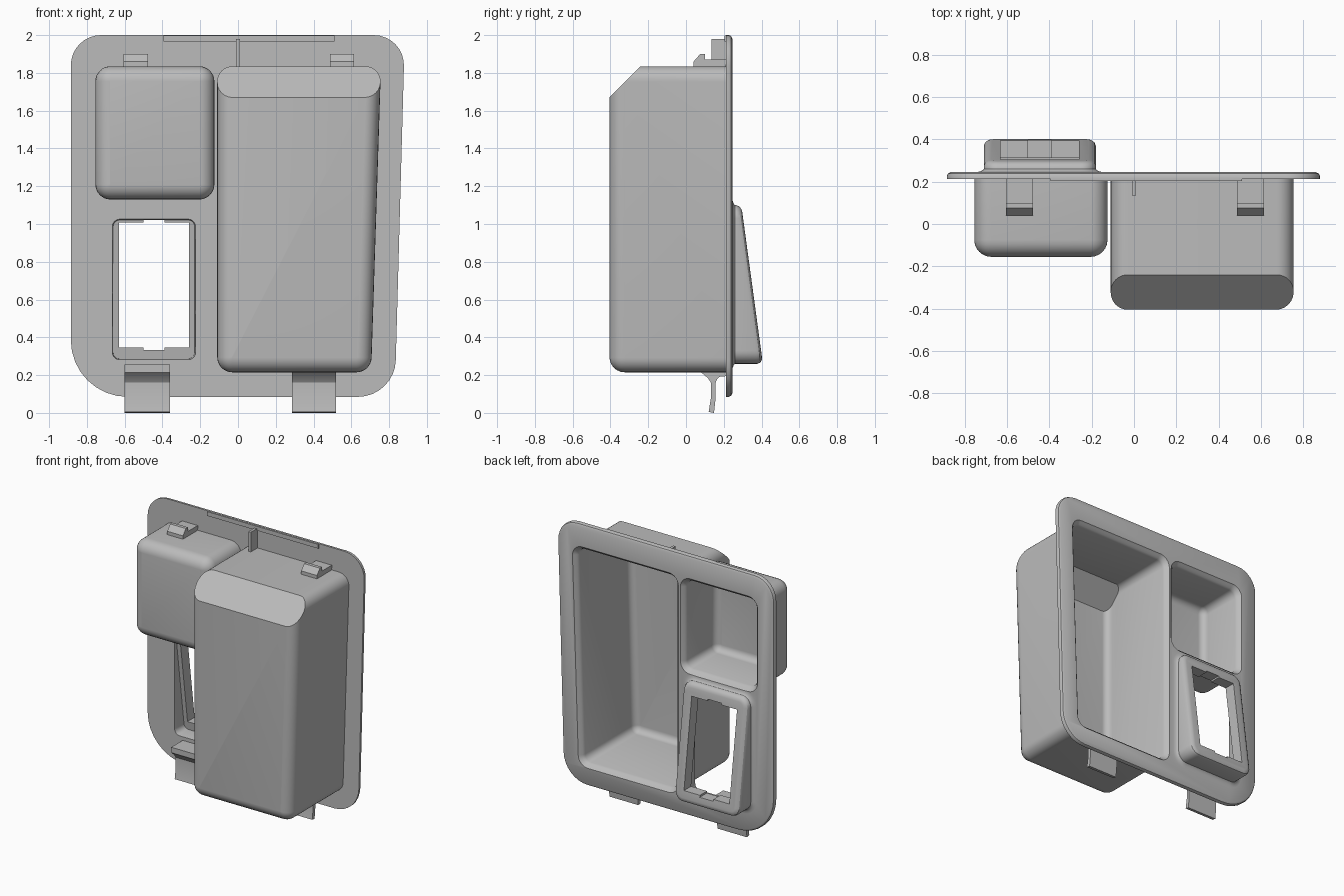
import bpy, bmesh
from math import pi, cos, sin, atan2, tan
from mathutils import Vector

if "Cube" in bpy.data.objects:
    bpy.data.objects.remove(bpy.data.objects["Cube"], do_unlink=True)

grey = bpy.data.materials.new("moulded_grey")
grey.use_nodes = True
grey.diffuse_color = (0.5, 0.5, 0.5, 1)
grey.node_tree.nodes["Principled BSDF"].inputs["Base Color"].default_value = (0.5, 0.5, 0.5, 1)


def outline(corners, inset, steps=8):
    """Rounded polygon in x/z from (x, z, radius) corners, anticlockwise."""
    pts = []
    for i, (x, z, r) in enumerate(corners):
        p = Vector((x, z))
        a = (p - Vector(corners[i - 1][:2])).normalized()
        b = (Vector(corners[(i + 1) % len(corners)][:2]) - p).normalized()
        turn = a.angle(b)
        centre = p - a * r * tan(turn / 2) + Vector((-a.y, a.x)) * r
        start = atan2(-a.x, a.y)
        rad = max(r - inset, 0.003)
        for k in range(steps + 1):
            t = start + turn * k / steps
            pts.append((centre.x + rad * cos(t), centre.y + rad * sin(t)))
    return pts


def finish(name, bm):
    bmesh.ops.recalc_face_normals(bm, faces=bm.faces)
    mesh = bpy.data.meshes.new(name)
    bm.to_mesh(mesh)
    bm.free()
    mesh.materials.append(grey)
    ob = bpy.data.objects.new(name, mesh)
    bpy.context.collection.objects.link(ob)
    return ob


def loft(name, corners, rings, cut=None):
    """Stack outlines along y; each ring is (y or y(z), inset). cut = (point, normal)."""
    bm = bmesh.new()
    loops = []
    for y, inset in rings:
        loops.append([bm.verts.new((x, y(z) if callable(y) else y, z))
                      for x, z in outline(corners, inset)])
    n = len(loops[0])
    for lo, hi in zip(loops, loops[1:]):
        for i in range(n):
            j = (i + 1) % n
            bm.faces.new((lo[i], lo[j], hi[j], hi[i]))
    bm.faces.new(loops[0])
    bm.faces.new(loops[-1])
    if cut:
        res = bmesh.ops.bisect_plane(bm, geom=bm.verts[:] + bm.edges[:] + bm.faces[:],
                                     plane_co=cut[0], plane_no=cut[1], clear_outer=True)
        rim = [g for g in res["geom_cut"] if isinstance(g, bmesh.types.BMEdge)]
        bmesh.ops.contextual_create(bm, geom=rim)
    return finish(name, bm)


def extrude_x(name, x0, x1, profile):
    """Prism with a (y, z) profile between two x positions."""
    bm = bmesh.new()
    ends = [[bm.verts.new((x, y, z)) for y, z in profile] for x in (x0, x1)]
    for e in ends:
        bm.faces.new(e)
    for i in range(len(profile)):
        j = (i + 1) % len(profile)
        bm.faces.new((ends[0][i], ends[0][j], ends[1][j], ends[1][i]))
    return finish(name, bm)


def box(name, x, y, z):
    return extrude_x(name, *x, [(y[0], z[0]), (y[1], z[0]), (y[1], z[1]), (y[0], z[1])])


def combine(target, other, operation):
    other.hide_render = True
    mod = target.modifiers.new(operation, "BOOLEAN")
    mod.operation, mod.object, mod.solver = operation, other, "EXACT"
    bpy.context.view_layer.objects.active = target
    bpy.ops.object.modifier_apply(modifier=mod.name)
    bpy.data.objects.remove(other, do_unlink=True)


def rect(x0, x1, z0, z1, r):
    return [(x0, z0, r), (x1, z0, r), (x1, z1, r), (x0, z1, r)]


def fillet(front, r, base=0.0, steps=6):
    """Rings of a rounded front edge, going towards -y."""
    return [(front + r - r * sin(t), base + r - r * cos(t))
            for t in (pi / 2 * k / steps for k in range(steps + 1))]


# Flanged panel with a slanted right edge
panel = loft("console_panel",
             [(-0.885, 0.085, 0.3), (0.83, 0.085, 0.2), (0.883, 2, 0.16), (-0.885, 2, 0.16)],
             [(0.213, 0), (0.228, 0), (0.238, 0.005), (0.245, 0.018)])

# Bins: outline, front depth, optional chamfer on the top front edge
WALL, R = 0.03, 0.08
large = [(-0.11, 0.215, R), (0.705, 0.215, R), (0.757, 1.835, R), (-0.11, 1.835, R)]
small = rect(-0.755, -0.125, 1.13, 1.835, R)
slant = Vector((0, -1, 1)).normalized()
corner = Vector((0, -0.24, 1.835))
flare = [(0.26, -0.004), (0.246, 0), (0.234, 0.01), (0.222, 0.022), (0.205, WALL)]
cavities = []
for label, shape, front, chamfer in (("large", large, -0.405, True), ("small", small, -0.155, False)):
    outer = loft(label + "_bin", shape, [(0.225, 0)] + fillet(front, R),
                 (corner, slant) if chamfer else None)
    inner = loft(label + "_cavity", shape, flare + fillet(front + WALL, R - WALL - 0.002, WALL),
                 (corner - slant * WALL, slant) if chamfer else None)
    combine(panel, outer, "UNION")
    cavities.append(inner)


# Wedge-shaped switch bezel on the back
def slope(offset):
    return lambda z: 0.403 - (z - 0.29) * 0.136 - offset


bezel = loft("switch_bezel", rect(-0.71, -0.18, 0.26, 1.1, 0.07),
             [(0.225, -0.035), (0.245, -0.035), (0.248, -0.018), (0.254, -0.005), (0.26, 0),
              (slope(0.028), 0), (slope(0.012), 0.007), (slope(0.003), 0.02), (slope(0), 0.035)])
combine(panel, bezel, "UNION")
for cavity in cavities:
    combine(panel, cavity, "DIFFERENCE")

# Switch window: front recess, straight opening and two centre notches
recess = loft("switch_recess", rect(-0.665, -0.225, 0.282, 1.025, 0.04),
              [(0.19, -0.008), (0.215, 0), (slope(0.083), 0.004)])
combine(panel, recess, "DIFFERENCE")
combine(panel, box("window", (-0.63, -0.26), (0.15, 0.5), (0.347, 1.008)), "DIFFERENCE")
combine(panel, box("notches", (-0.5, -0.39), (0.15, 0.5), (0.333, 1.02)), "DIFFERENCE")

# Snap hooks on top of the bins
hook = [(0.04, 1.825), (0.205, 1.825), (0.22, 1.87), (0.1, 1.87), (0.1, 1.9), (0.075, 1.9), (0.04, 1.86)]
parts = [extrude_x("left_snap_hook", 0.487, 0.615, hook),
         extrude_x("right_snap_hook", -0.605, -0.477, hook)]

# Spring tabs under the panel
for label, x0, x1, top in (("left", 0.285, 0.52, 0.225), ("right", -0.6, -0.36, 0.255)):
    tab = [(0.12, 0.005), (0.148, 0), (0.157, 0.08), (0.157, 0.16), (0.165, 0.18), (0.18, 0.192),
           (0.22, 0.195), (0.22, top), (0.08, top), (0.08, 0.215), (0.115, 0.185), (0.132, 0.16), (0.132, 0.08)]
    parts.append(extrude_x(label + "_spring_tab", x0, x1, tab))

# Locating rib and raised strip along the top edge
parts.append(box("locating_rib", (-0.01, 0.01), (0.135, 0.22), (1.825, 1.98)))
parts.append(box("top_strip", (-0.395, 0.51), (0.204, 0.22), (1.967, 1.998)))

for ob in [panel] + parts:
    bpy.ops.object.select_all(action="DESELECT")
    ob.select_set(True)
    bpy.context.view_layer.objects.active = ob
    bpy.ops.object.shade_smooth_by_angle(angle=pi / 6)
